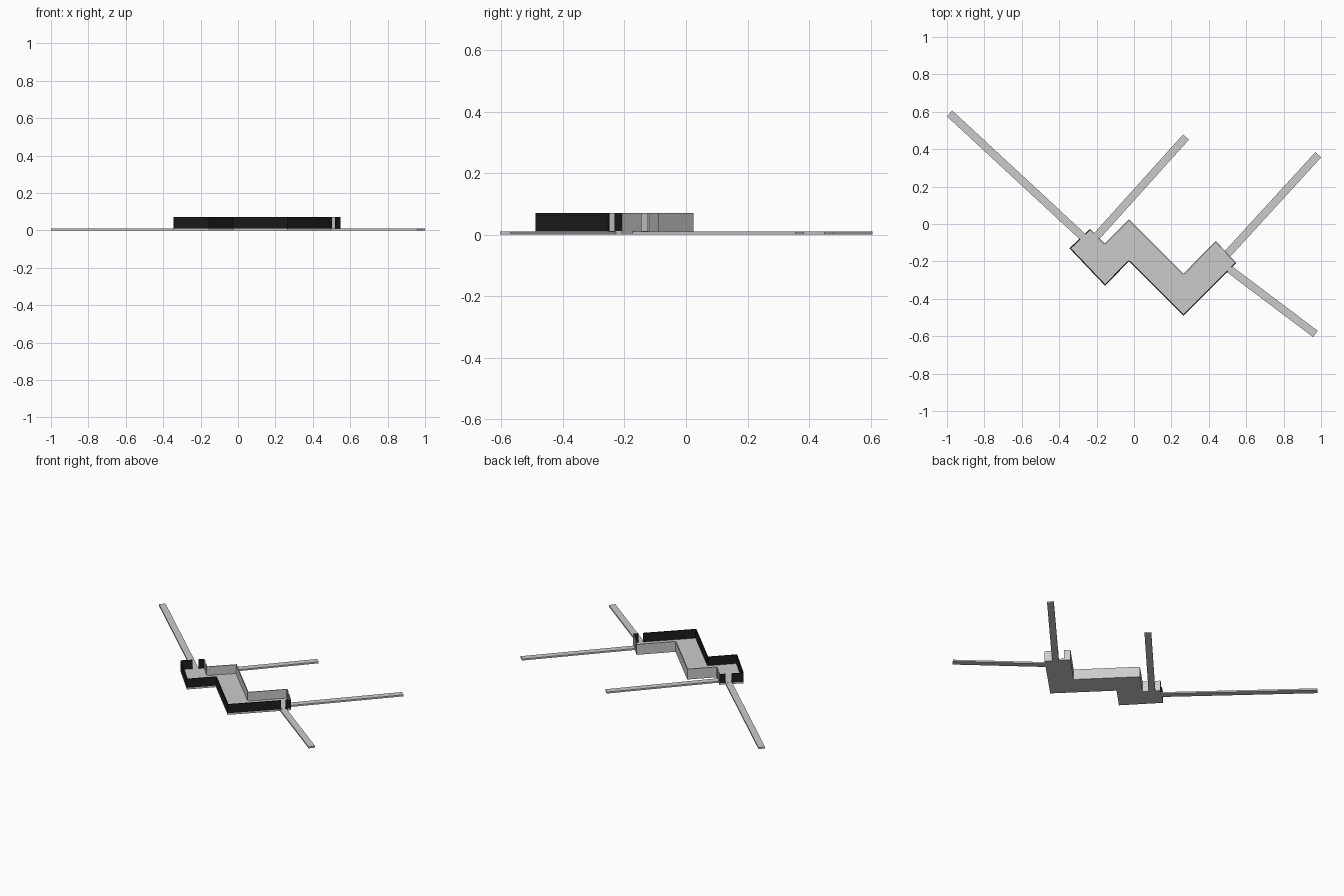
import bpy, bmesh
from mathutils import Vector

if "Cube" in bpy.data.objects:
    bpy.data.objects.remove(bpy.data.objects["Cube"])

FLOOR_H, WALL_TOP, WALL_T, PATH_W = 0.011, 0.071, 0.006, 0.042

dark = bpy.data.materials.new("dark_wall")
dark.diffuse_color = (0.012, 0.012, 0.012, 1)
dark.use_nodes = True
dark.node_tree.nodes["Principled BSDF"].inputs["Base Color"].default_value = dark.diffuse_color


def prism(name, pts, z0, z1, mat=None):
    """Extrude a flat outline from z0 up to z1."""
    bm = bmesh.new()
    face = bm.faces.new([bm.verts.new((x, y, z0)) for x, y in pts])
    ext = bmesh.ops.extrude_face_region(bm, geom=[face])
    for v in ext["geom"]:
        if isinstance(v, bmesh.types.BMVert):
            v.co.z = z1
    bmesh.ops.recalc_face_normals(bm, faces=bm.faces)
    me = bpy.data.meshes.new(name)
    bm.to_mesh(me)
    bm.free()
    ob = bpy.data.objects.new(name, me)
    bpy.context.collection.objects.link(ob)
    if mat:
        me.materials.append(mat)
    return ob


def strip(a, b, left, right):
    """Rectangle along a-b reaching left and right of the line."""
    d = (b - a).normalized()
    n = Vector((-d.y, d.x))
    return [a - n * right, b - n * right, b + n * left, a + n * left]


# Zigzag building outline, counter-clockwise
outline = [Vector(p) for p in [
    (-0.345, -0.13), (-0.155, -0.33), (-0.027, -0.20), (0.265, -0.49),
    (0.547, -0.208), (0.437, -0.09), (0.265, -0.265), (-0.027, 0.025),
    (-0.157, -0.105), (-0.235, -0.025)]]
prism("floor", outline, 0, FLOOR_H)

# Open-topped walls; doorways given as fractions of the wall length
doors = {3: (0.84, 0.915), 4: (0.54, 0.74), 8: (0.40, 0.70), 9: (0.25, 0.50)}
dark_walls = {0, 1, 2, 3, 9}
for i, a in enumerate(outline):
    b = outline[(i + 1) % len(outline)]
    g = doors.get(i)
    spans = [(0, g[0]), (g[1], 1)] if g else [(0, 1)]
    for j, (s, e) in enumerate(spans):
        prism(f"wall_{i}_{j}", strip(a.lerp(b, s), a.lerp(b, e), WALL_T, 0),
              FLOOR_H, WALL_TOP, dark if i in dark_walls else None)

# Flat paths leading out from the doorways
paths = [((-0.27, -0.072), (-0.986, 0.591)), ((-0.20, -0.066), (0.278, 0.465)),
         ((0.498, -0.162), (0.985, 0.37)), ((0.508, -0.24), (0.97, -0.588))]
for i, (a, b) in enumerate(paths):
    prism(f"path_{i}", strip(Vector(a), Vector(b), PATH_W / 2, PATH_W / 2),
          0, FLOOR_H - 0.0005)
